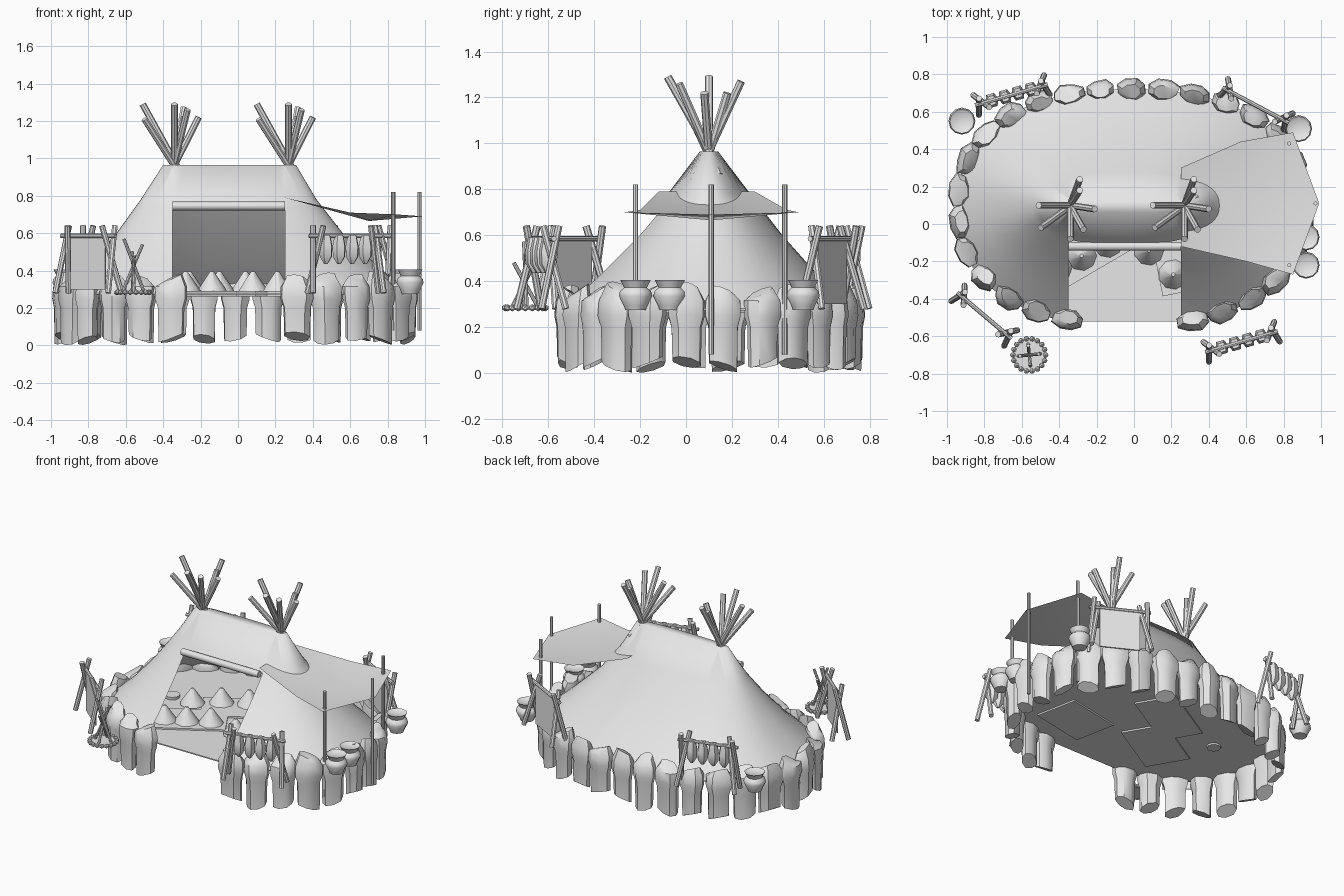
import bpy, bmesh, math, random
from mathutils import Vector, Matrix

random.seed(4)
if "Cube" in bpy.data.objects:
    bpy.data.objects.remove(bpy.data.objects["Cube"])

grey = bpy.data.materials.new("plain_grey")
grey.use_nodes = True
grey.diffuse_color = (0.8, 0.8, 0.8, 1)
grey.node_tree.nodes["Principled BSDF"].inputs["Base Color"].default_value = (0.8, 0.8, 0.8, 1)
FLOOR = 0.28


def finish(name, bm, smooth=35):
    bmesh.ops.recalc_face_normals(bm, faces=bm.faces)
    me = bpy.data.meshes.new(name)
    bm.to_mesh(me)
    bm.free()
    me.materials.append(grey)
    ob = bpy.data.objects.new(name, me)
    bpy.context.collection.objects.link(ob)
    if smooth:
        bpy.ops.object.select_all(action='DESELECT')
        ob.select_set(True)
        bpy.context.view_layer.objects.active = ob
        bpy.ops.object.shade_smooth_by_angle(angle=math.radians(smooth))
    return ob


def loft(bm, rings, caps=True):
    """Skin a list of point rings of equal length."""
    vs = [[bm.verts.new(p) for p in r] for r in rings]
    n = len(vs[0])
    for a, b in zip(vs, vs[1:]):
        for i in range(n):
            bm.faces.new((a[i], a[(i + 1) % n], b[(i + 1) % n], b[i]))
    if caps:
        bm.faces.new(vs[0][::-1])
        bm.faces.new(vs[-1])


def pole(bm, a, b, r=0.012, sides=8):
    a, b = Vector(a), Vector(b)
    d = b - a
    m = Matrix.Translation((a + b) / 2) @ d.to_track_quat('Z', 'Y').to_matrix().to_4x4()
    bmesh.ops.create_cone(bm, cap_ends=True, segments=sides, radius1=r, radius2=r, depth=d.length, matrix=m)


def box(bm, c, size, rot=0):
    m = Matrix.Translation(c) @ Matrix.Rotation(rot, 4, 'Z') @ Matrix.Diagonal((*size, 1))
    bmesh.ops.create_cube(bm, size=1, matrix=m)


def lathe(bm, x, y, profile, sides=12):
    loft(bm, [[(x + r * math.cos(t * math.tau / sides), y + r * math.sin(t * math.tau / sides), z)
               for t in range(sides)] for r, z in profile])


def oval(x0, x1, y0, y1, z, power=2.3, n=64):
    """Rounded oval outline between the given limits."""
    pts = []
    for i in range(n):
        c, s = math.cos(i * math.tau / n), math.sin(i * math.tau / n)
        u = math.copysign(abs(c) ** (2 / power), c)
        v = math.copysign(abs(s) ** (2 / power), s)
        pts.append(Vector(((x0 + x1) / 2 + u * (x1 - x0) / 2, (y0 + y1) / 2 + v * (y1 - y0) / 2, z)))
    return pts


# Tent cover: lofted ovals, with the doorway cut out of the front
bm = bmesh.new()
loft(bm, [oval(-0.95, 0.91, -0.55, 0.72, 0.28), oval(-0.8, 0.75, -0.4, 0.58, 0.42),
          oval(-0.65, 0.56, -0.23, 0.42, 0.6), oval(-0.52, 0.42, -0.08, 0.28, 0.78),
          oval(-0.4, 0.31, 0.06, 0.14, 0.965, 2.6)], False)
bm.faces.new([v for v in bm.verts if v.co.z > 0.96])
for co, no in (((-0.35, 0, 0), (1, 0, 0)), ((0.25, 0, 0), (1, 0, 0)), ((0, 0, 0.74), (0, 0, 1))):
    bmesh.ops.bisect_plane(bm, geom=bm.verts[:] + bm.edges[:] + bm.faces[:], plane_co=co, plane_no=no)
door = [f for f in bm.faces if -0.35 < f.calc_center_median().x < 0.25
        and f.calc_center_median().y < 0.1 and f.calc_center_median().z < 0.74]
bmesh.ops.delete(bm, geom=door, context='FACES')
finish("tent_cover", bm, 60)

# Floor with a straight front edge
bm = bmesh.new()
ring = oval(-0.95, 0.91, -0.55, 0.72, 0)
loft(bm, [[(p.x, max(p.y, -0.52), z) for p in ring] for z in (0.272, FLOOR)])
finish("floor", bm, 0)

# Log above the doorway
bm = bmesh.new()
pole(bm, (-0.35, -0.12, 0.745), (0.25, -0.12, 0.745), 0.023, 12)
finish("door_log", bm)

# Bundles of tent poles
tips = ((-0.17, 0, 1.29), (-0.16, -0.12, 1.21), (0, -0.18, 1.29), (0.05, 0.14, 1.27),
        (0.13, -0.02, 1.22), (0.07, -0.13, 1.26), (0.05, 0.08, 1.22))
for side, x in (("right", -0.34), ("left", 0.27)):
    bm = bmesh.new()
    for dx, dy, z in tips:
        pole(bm, (x - dx * 0.4, 0.1 - dy * 0.35, 0.86), (x + dx, 0.1 + dy, z), 0.018)
    finish("tent_poles_" + side, bm)

# Stones around the edge, evenly spaced and leaving the doorway free
track = oval(-0.94, 0.91, -0.545, 0.725, 0, 2.3, 720)
total = sum((track[i] - track[i - 1]).length for i in range(720))
step = total / 30
walked = step / 2
bm = bmesh.new()
for i in range(720):
    tangent = track[i] - track[i - 1]
    walked += tangent.length
    if walked < step:
        continue
    walked -= step
    p = track[i]
    if p.y < 0 and -0.26 < p.x < 0.2:
        continue
    tangent.normalize()
    out = Vector((tangent.y, -tangent.x, 0))
    wide, deep = random.uniform(0.085, 0.097), random.uniform(0.052, 0.064)
    top, low = random.uniform(0.345, 0.375), random.uniform(0.025, 0.05)
    skew = [random.uniform(0.88, 1.1) for _ in range(8)]
    rings = []
    for z, s, inward in ((low, 0.76, 0), (0.2, 0.8, 0), (0.25, 0.97, 0), (0.315, 0.95, 0.005), (top, 0.62, 0.015)):
        ring = []
        for k in range(8):
            a = (k + 0.5) * math.tau / 8
            lean = 0.025 * math.cos(a + i) if z == low or z == top else 0
            ring.append(p + tangent * (wide * s * skew[k] * math.cos(a))
                        + out * (deep * s * skew[k] * math.sin(a) - inward) + Vector((0, 0, z + lean)))
        rings.append(ring)
    loft(bm, rings)
finish("edge_stones", bm, 40)

# Side awning: sagging sheet on three posts
bm = bmesh.new()
rim = [bm.verts.new(p) for p in ((0.25, 0.3, 0.79), (0.57, 0.44, 0.71), (0.85, 0.49, 0.7), (0.99, 0.11, 0.69),
                                 (0.85, -0.27, 0.7), (0.6, -0.2, 0.71), (0.25, -0.12, 0.79))]
mid = bm.verts.new((0.7, 0.11, 0.665))
for a, b in zip(rim, rim[1:] + rim[:1]):
    bm.faces.new((a, b, mid))
finish("awning_sheet", bm, 30)
bm = bmesh.new()
for x, y in ((0.83, -0.22), (0.83, 0.43), (0.97, 0.11)):
    pole(bm, (x, y, 0.08), (x, y, 0.82), 0.011)
finish("awning_posts", bm)


def rack(name, a, b, kind):
    """Crossbar on two pairs of crossed legs, carrying a hide or fish."""
    a, b = Vector((*a, 0)), Vector((*b, 0))
    along = (b - a).normalized()
    across = Vector((-along.y, along.x, 0))
    up = Vector((0, 0, 1))
    bm = bmesh.new()
    pole(bm, a - along * 0.02 + up * 0.585, b + along * 0.02 + up * 0.585, 0.012)
    for end, way in ((a, 1), (b, -1)):
        for s in (-1, 1):
            foot = end + across * s * 0.055 + up * FLOOR - along * way * 0.015
            pole(bm, foot, end - across * s * 0.03 + along * way * (0.03 + 0.02 * s) + up * 0.64, 0.016)
    finish(name + "_frame", bm)
    bm = bmesh.new()
    turn = math.atan2(along.y, along.x)
    if kind == "hide":
        box(bm, (a + b) / 2 + up * 0.44, ((b - a).length - 0.1, 0.008, 0.28), turn)
        finish(name + "_hide", bm, 0)
    else:
        for k in range(4):
            c = a.lerp(b, 0.2 + 0.2 * k)
            shape = ((0.01, 0.435), (0.034, 0.475), (0.036, 0.53), (0.024, 0.59))
            loft(bm, [[c + across * (r * x) + along * (r * y) + up * z
                       for x, y in ((1, 0.6), (0, 1), (-1, 0.6), (-1, -0.6), (0, -1), (1, -0.6))]
                      for r, z in shape])
        finish(name + "_fish", bm, 30)


rack("front_right_rack", (-0.93, -0.38), (-0.67, -0.6), "hide")
rack("front_left_rack", (0.4, -0.68), (0.75, -0.58), "fish")
rack("back_right_rack", (-0.83, 0.64), (-0.48, 0.74), "fish")
rack("back_left_rack", (0.49, 0.72), (0.81, 0.55), "hide")

# Clay pots standing on the edge
for k, (x, y) in enumerate(((0.92, -0.07), (0.92, -0.22), (0.88, 0.51), (-0.92, 0.55))):
    bm = bmesh.new()
    lathe(bm, x, y, ((0.045, 0.275), (0.05, 0.29), (0.072, 0.335), (0.068, 0.355), (0.05, 0.372),
                     (0.066, 0.405), (0.052, 0.395)))
    finish("pot_%d" % (k + 1), bm, 50)

# Fire pit with a stone ring and leaning sticks
bm = bmesh.new()
lathe(bm, -0.56, -0.7, ((0.09, 0.275), (0.085, 0.285)), 16)
for k in range(18):
    a = k * math.tau / 18
    spot = Matrix.Translation((-0.56 + 0.088 * math.cos(a), -0.7 + 0.088 * math.sin(a), 0.284))
    bmesh.ops.create_icosphere(bm, subdivisions=1, radius=0.016, matrix=spot)
finish("fire_ring", bm, 0)
bm = bmesh.new()
for k, h in enumerate((0.54, 0.5, 0.57, 0.48)):
    a = k * math.tau / 4 + 0.1
    d = Vector((math.cos(a), math.sin(a), 0))
    c = Vector((-0.56, -0.7, 0))
    pole(bm, c - d * 0.06 + Vector((0, 0, FLOOR)), c + d * 0.05 + Vector((0, 0, h)), 0.009)
finish("fire_sticks", bm)

# Rugs and a dish inside
bm = bmesh.new()
for x, y, w, d, r in ((-0.28, -0.12, 0.46, 0.3, 0.53), (-0.12, 0.2, 0.5, 0.28, 0.53), (0.32, -0.2, 0.4, 0.3, 0.2)):
    box(bm, (x, y, 0.276), (w, d, 0.03), r)
lathe(bm, -0.58, 0.1, ((0.045, 0.261), (0.05, 0.3)))
finish("rugs", bm, 0)

# Heaps of goods on the rugs
bm = bmesh.new()
for x, y in ((-0.41, -0.23), (-0.28, -0.17), (-0.14, -0.1), (-0.41, 0.08), (-0.26, 0.19), (-0.1, 0.27),
             (0.04, 0.3), (0.08, -0.14), (0.21, -0.27), (0.37, -0.2)):
    lathe(bm, x, y, ((0.082, 0.288), (0.07, 0.31), (0.01, 0.395)), 9)
finish("goods_heaps", bm, 50)
